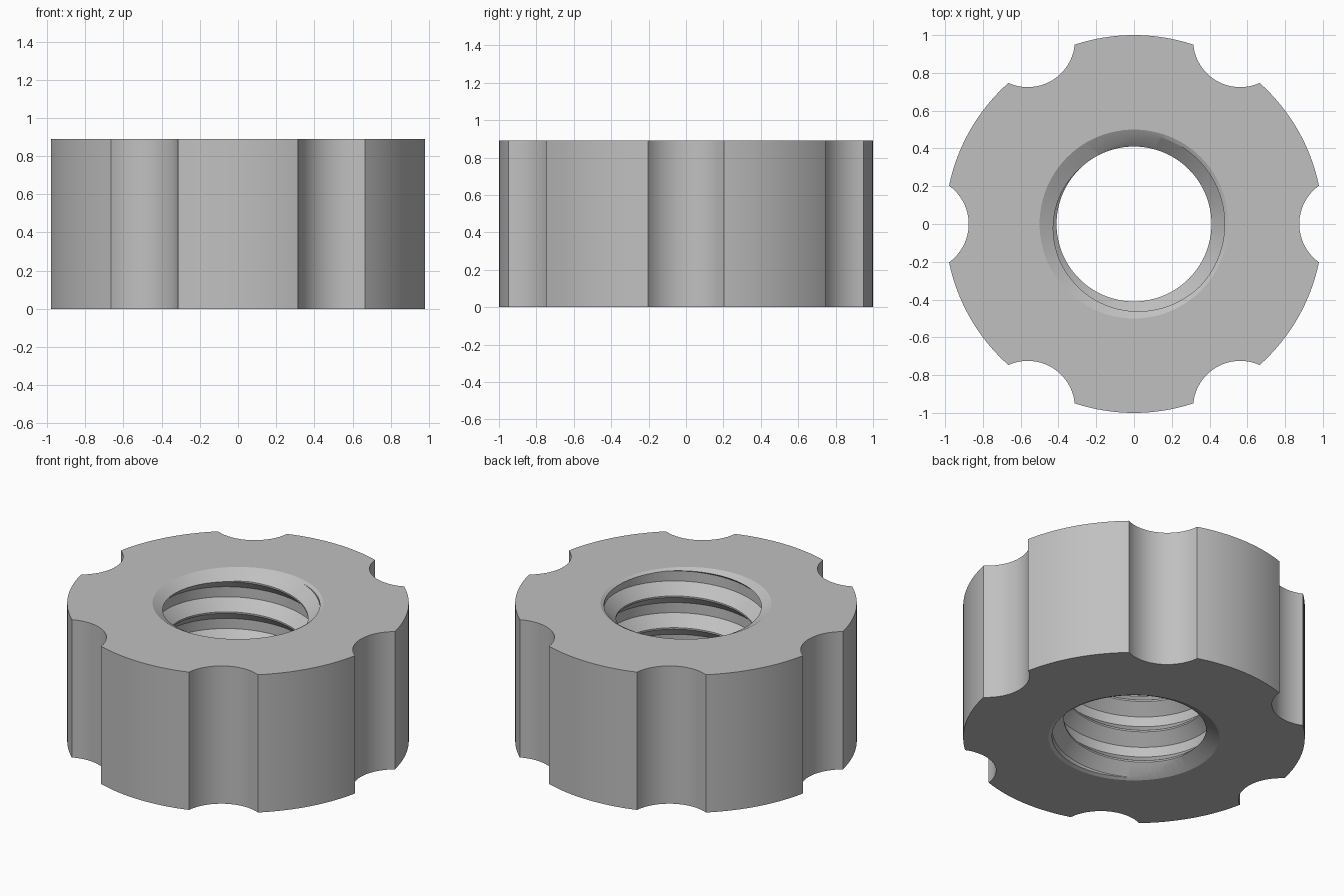
import bpy, bmesh
from math import sin, cos, pi, asin, radians

if "Cube" in bpy.data.objects:
    bpy.data.objects.remove(bpy.data.objects["Cube"], do_unlink=True)

HEIGHT = 0.89
OUTER_R, LOBES = 1.0, 6
NOTCH_R, NOTCH_CENTRE = 0.25, 1.125
CREST_R, ROOT_R, PITCH = 0.41, 0.48, 0.205
RIM_R, CHAMFER_SLOPE = 0.5, 1.8      # countersink radius change per unit height
SEGMENTS = 96

gray = bpy.data.materials.new("plain gray")
gray.use_nodes = True
gray.diffuse_color = (0.53, 0.53, 0.53, 1)
gray.node_tree.nodes["Principled BSDF"].inputs["Base Color"].default_value = gray.diffuse_color


def make_object(name, bm):
    bmesh.ops.recalc_face_normals(bm, faces=bm.faces)
    mesh = bpy.data.meshes.new(name)
    bm.to_mesh(mesh)
    bm.free()
    mesh.materials.append(gray)
    obj = bpy.data.objects.new(name, mesh)
    bpy.context.collection.objects.link(obj)
    return obj


def grip_body():
    """Round body with six scalloped grip notches."""
    half_chord = 0.203
    edge = asin(half_chord / OUTER_R)
    sweep = asin(half_chord / NOTCH_R)
    step = 2 * pi / LOBES
    points = []
    for k in range(LOBES):
        a = k * step
        for i in range(17):                       # concave notch
            t = sweep * (i / 8 - 1)
            u, v = NOTCH_CENTRE - NOTCH_R * cos(t), NOTCH_R * sin(t)
            points.append((u * cos(a) - v * sin(a), u * sin(a) + v * cos(a)))
        for i in range(1, 16):                    # outer arc to the next notch
            t = a + edge + (step - 2 * edge) * i / 16
            points.append((OUTER_R * cos(t), OUTER_R * sin(t)))
    bm = bmesh.new()
    base = bm.faces.new([bm.verts.new((x, y, 0)) for x, y in points])
    top = bmesh.ops.extrude_face_region(bm, geom=[base])["geom"]
    bmesh.ops.translate(bm, vec=(0, 0, HEIGHT),
                        verts=[g for g in top if isinstance(g, bmesh.types.BMVert)])
    return make_object("grip_nut", bm)


def thread_core():
    """Solid screw shape whose helical surface forms the internal thread."""
    profile = [(CREST_R, -0.005), (CREST_R, 0.005), (ROOT_R, 0.07), (ROOT_R, 0.135)]
    n = len(profile)
    start = 0.845 - PITCH * 0.375                 # crest height at angle zero
    bm = bmesh.new()
    columns = []
    for j in range(SEGMENTS):
        a = 2 * pi * j / SEGMENTS
        lift = start + PITCH * j / SEGMENTS
        columns.append([bm.verts.new((r * cos(a), r * sin(a), lift + z + turn * PITCH))
                        for turn in range(-6, 4) for r, z in profile])
    rows = len(columns[0])
    for j in range(SEGMENTS):
        wrap = j == SEGMENTS - 1
        here, after = columns[j], columns[(j + 1) % SEGMENTS]
        shift = n if wrap else 0                  # one turn climbs one pitch
        for i in range(rows - 1 - shift):
            bm.faces.new((here[i], after[i + shift], after[i + 1 + shift], here[i + 1]))
        if wrap:                                  # last turn of the seam column
            loose = here[rows - 1 - shift:]
    # Close both ends with fans to the axis
    rim = [e for e in bm.edges if e.is_boundary]
    low = bm.verts.new((0, 0, columns[0][0].co.z))
    high = bm.verts.new((0, 0, columns[-1][-1].co.z))
    for e in rim:
        centre = low if e.verts[0].co.z < HEIGHT / 2 else high
        bm.faces.new((e.verts[0], e.verts[1], centre))
    bmesh.ops.triangulate(bm, faces=bm.faces)
    return make_object("thread_cutter", bm)


def chamfer_cone(name, top):
    """Countersink cone opening through one end face."""
    depth = RIM_R / CHAMFER_SLOPE + 0.1
    bm = bmesh.new()
    bmesh.ops.create_cone(bm, cap_ends=True, segments=SEGMENTS, radius1=0.0001,
                          radius2=depth * CHAMFER_SLOPE, depth=depth)
    for v in bm.verts:
        z = v.co.z + depth / 2 - RIM_R / CHAMFER_SLOPE
        v.co.z = HEIGHT + z if top else -z
    return make_object(name, bm)


nut = grip_body()
bpy.context.view_layer.objects.active = nut
nut.select_set(True)

# Cut the threaded hole and the countersinks
for cutter in (thread_core(), chamfer_cone("top_chamfer_cutter", True),
               chamfer_cone("bottom_chamfer_cutter", False)):
    cutter.hide_render = True
    cut = nut.modifiers.new("cut", "BOOLEAN")
    cut.operation = "DIFFERENCE"
    cut.solver = "EXACT"
    cut.object = cutter
    bpy.ops.object.modifier_apply(modifier=cut.name)
    bpy.data.objects.remove(cutter, do_unlink=True)

bpy.ops.object.shade_smooth_by_angle(angle=radians(24))
